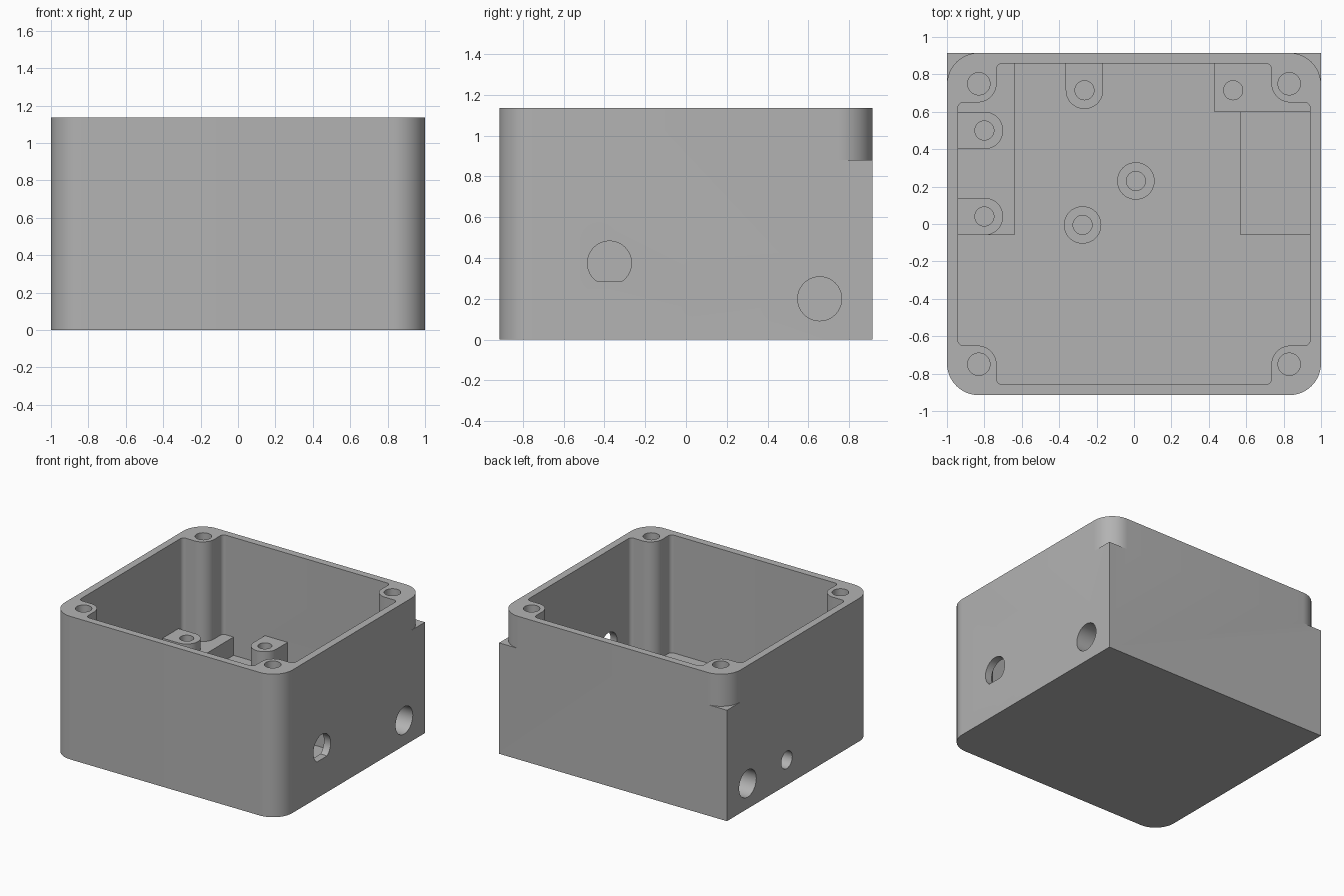
import bpy, bmesh, math
from mathutils import Vector, Matrix

if "Cube" in bpy.data.objects:
    bpy.data.objects.remove(bpy.data.objects["Cube"])

W, D, H = 1.0, 0.915, 1.135      # half width, half depth, height
FLOOR, STEP, BOSS = 0.20, 0.345, 0.43
R = 0.17                         # outer corner radius

grey = bpy.data.materials.new("plain grey")
grey.diffuse_color = (0.45, 0.45, 0.45, 1)
grey.use_nodes = True
grey.node_tree.nodes["Principled BSDF"].inputs["Base Color"].default_value = grey.diffuse_color


def prism(name, pts, z0, z1, matrix=None):
    """Extrude a 2D outline from z0 to z1."""
    bm = bmesh.new()
    face = bm.faces.new([bm.verts.new((x, y, z0)) for x, y in pts])
    top = bmesh.ops.extrude_face_region(bm, geom=[face])["geom"]
    bmesh.ops.translate(bm, vec=(0, 0, z1 - z0),
                        verts=[v for v in top if isinstance(v, bmesh.types.BMVert)])
    if matrix:
        bm.transform(matrix)
    bmesh.ops.recalc_face_normals(bm, faces=bm.faces)
    me = bpy.data.meshes.new(name)
    bm.to_mesh(me)
    bm.free()
    me.materials.append(grey)
    ob = bpy.data.objects.new(name, me)
    bpy.context.collection.objects.link(ob)
    return ob


def rounded(corners, seg=10):
    """Outline through (x, y, radius) corners, with right-angle fillets."""
    out, n = [], len(corners)
    for i, (x, y, r) in enumerate(corners):
        p = Vector((x, y))
        if r == 0:
            out.append((x, y))
            continue
        a = (Vector(corners[i - 1][:2]) - p).normalized() * r
        b = (Vector(corners[(i + 1) % n][:2]) - p).normalized() * r
        for k in range(seg + 1):
            t = math.pi / 2 * k / seg
            out.append(tuple(p + a * (1 - math.sin(t)) + b * (1 - math.cos(t))))
    return out


def circle(x, y, r, n=40):
    return [(x + r * math.cos(2 * math.pi * k / n), y + r * math.sin(2 * math.pi * k / n))
            for k in range(n)]


def rect(x0, x1, y0, y1):
    return [(x0, y0), (x1, y0), (x1, y1), (x0, y1)]


def combine(tool, op):
    """Boolean a tool into the body and discard the tool."""
    tool.hide_render = True
    mod = body.modifiers.new("bool", 'BOOLEAN')
    mod.operation, mod.object, mod.solver = op, tool, 'EXACT'
    bpy.context.view_layer.objects.active = body
    bpy.ops.object.modifier_apply(modifier=mod.name)
    bpy.data.objects.remove(tool)


def add(pts, z1, z0=FLOOR - 0.05):
    combine(prism("part", pts, z0, z1), 'UNION')


def cut(pts, z0, z1, matrix=None):
    combine(prism("cutter", pts, z0, z1, matrix), 'DIFFERENCE')


# Outer shell: round front corners, square back corners
body = prism("enclosure_body",
             rounded([(-W, -D, R), (W, -D, R), (W, D, 0), (-W, D, 0)], 16), 0, H)

# Back corners are rounded near the rim only
for s in (-1, 1):
    arc = [(s * (W - R + R * math.cos(math.pi / 2 * k / 16)),
            D - R + R * math.sin(math.pi / 2 * k / 16)) for k in range(17)]
    cut(arc + [(s * (W - R), D + 0.1), (s * (W + 0.1), D + 0.1), (s * (W + 0.1), D - R)],
        0.88, H + 0.1)

# Cavity outline leaves a rounded screw post in each corner
quarter = [(0.942, 0.65, 0.03), (0.735, 0.65, 0.1), (0.735, 0.858, 0.03)]
outline = []
for sx, sy in ((1, 1), (-1, 1), (-1, -1), (1, -1)):
    part = [(sx * x, sy * y, r) for x, y, r in quarter]
    outline += part if sx * sy > 0 else part[::-1]
cut(rounded(outline), FLOOR, H + 0.1)

# Side ledges and back right block
add(rect(-0.97, -0.64, -0.06, 0.88), STEP)
add(rect(0.57, 0.97, -0.06, 0.62), STEP)
add(rect(0.43, 0.97, 0.60, 0.88), BOSS)

# Round-ended bosses on the left and back walls
for y in (0.5, 0.04):
    add(rounded([(-0.97, y - 0.1, 0), (-0.7, y - 0.1, 0.0999),
                 (-0.7, y + 0.1, 0.0999), (-0.97, y + 0.1, 0)]), BOSS)
add(rounded([(-0.365, 0.88, 0), (-0.365, 0.615, 0.0999),
             (-0.165, 0.615, 0.0999), (-0.165, 0.88, 0)]), BOSS)

# Free-standing floor posts
posts = [(0.01, 0.23), (-0.275, -0.005)]
for x, y in posts:
    add(circle(x, y, 0.1), BOSS)

# Screw holes
for x, y in posts + [(-0.8, 0.5), (-0.8, 0.04), (-0.265, 0.715), (0.53, 0.715)]:
    cut(circle(x, y, 0.051, 28), 0.25, H)
for x in (-0.83, 0.83):
    for y in (-0.75, 0.75):
        cut(circle(x, y, 0.06, 28), 0.65, H + 0.1)

# Side bores: local (x, y, z) becomes world (y, z, x)
side = Matrix(((0, 0, 1, 0), (1, 0, 0, 0), (0, 1, 0, 0), (0, 0, 0, 1)))
for y, r in ((0.655, 0.108), (0.165, 0.069)):
    cut(circle(y, 0.2, r), 0.74, 1.1, side)
    cut(circle(y, 0.2, r), -1.1, -0.74, side)

# Flat-bottomed through hole on the right wall
cut([(y, z) for y, z in circle(-0.375, 0.375, 0.108) if z > 0.28], 0.85, 1.1, side)

bpy.ops.object.select_all(action='DESELECT')
body.select_set(True)
bpy.context.view_layer.objects.active = body
bpy.ops.object.shade_smooth_by_angle(angle=math.radians(30))
